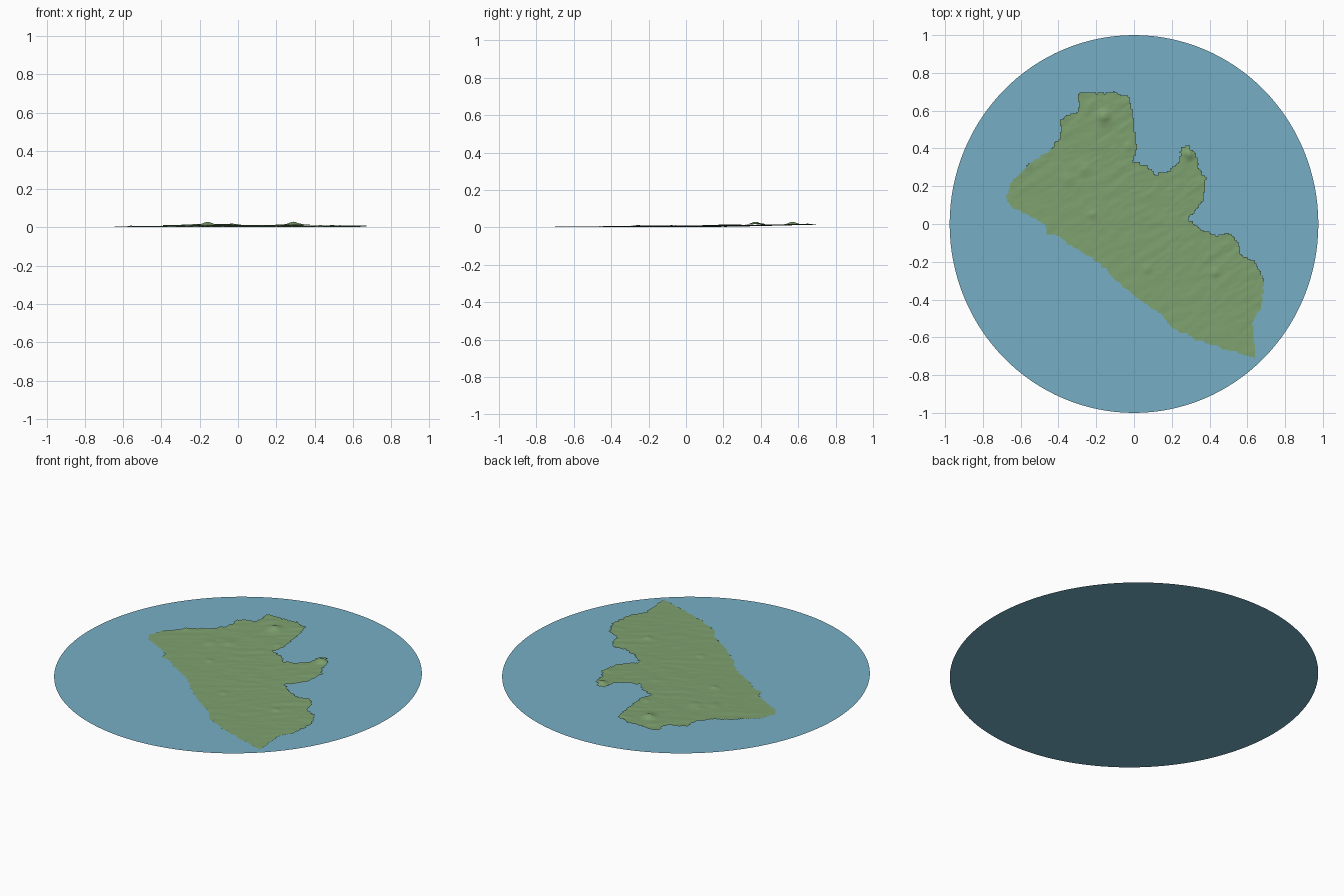
import bpy
import bmesh
import math
from mathutils import Vector, noise

default = bpy.data.objects.get("Cube")
if default:
    bpy.data.objects.remove(default, do_unlink=True)


def make_material(name, colour):
    material = bpy.data.materials.new(name)
    material.use_nodes = True
    material.diffuse_color = (*colour, 1)
    shader = material.node_tree.nodes["Principled BSDF"]
    shader.inputs["Base Color"].default_value = (*colour, 1)
    shader.inputs["Roughness"].default_value = 0.9
    return material


def finish(bm, name, material):
    mesh = bpy.data.meshes.new(name)
    bm.to_mesh(mesh)
    bm.free()
    mesh.materials.append(material)
    obj = bpy.data.objects.new(name, mesh)
    bpy.context.collection.objects.link(obj)
    return obj


sea_blue = make_material("sea blue", (0.18, 0.43, 0.56))
land_green = make_material("land green", (0.21, 0.36, 0.16))

# Sea: a thin flat disc, slightly narrower across than deep
bm = bmesh.new()
bmesh.ops.create_circle(bm, cap_ends=True, segments=128, radius=1)
bmesh.ops.scale(bm, vec=(0.976, 1, 1), verts=bm.verts)
finish(bm, "sea_disc", sea_blue)

# Coastline, clockwise from the north, in hundredths of a unit
COAST = [
    (-29, 70), (-22, 69), (-11, 70), (-2, 67), (0, 52), (2, 39), (-1, 33),
    (7, 31), (12, 26), (19, 28), (24, 34), (25, 41), (29, 42), (33, 36),
    (35, 28), (38, 24), (37, 14), (32, 6), (28, 2), (33, -1), (41, -6),
    (51, -5), (55, -10), (57, -17), (64, -20), (69, -30), (67, -45),
    (63, -50), (64, -71), (54, -68), (44, -65), (33, -61), (20, -55),
    (14, -47), (1, -39), (-9, -30), (-22, -18), (-33, -12), (-39, -7),
    (-46, -5), (-47, 0), (-65, 9), (-68, 15), (-64, 23), (-55, 32),
    (-44, 40), (-39, 46), (-39, 54), (-35, 58), (-29, 59),
]
EDGES = [(Vector(a) / 100, Vector(b) / 100)
         for a, b in zip(COAST, COAST[1:] + COAST[:1])]

# Hills: x, y, height, radius in hundredths
HILLS = [(-16, 57, 1.4, 3), (29, 37, 1.4, 2.5), (-22, 5, 0.6, 2),
         (43, -26, 0.6, 2), (7, -24, 0.4, 2), (-3, 41, 0.5, 2),
         (-35, 24, 0.5, 3), (-26, 29, 0.5, 3), (-56, 31, 0.4, 2)]


def on_land(x, y):
    # Even-odd crossing test with a ragged shore
    x += 0.012 * noise.noise((x * 35, y * 35, 1))
    y += 0.012 * noise.noise((x * 35, y * 35, 7))
    inside = False
    for a, b in EDGES:
        if (a.y > y) != (b.y > y):
            if x < a.x + (y - a.y) / (b.y - a.y) * (b.x - a.x):
                inside = not inside
    return inside


def height(x, y):
    # Ground climbs inland from the south-west shore
    inland = max(0, (x + 0.65) * 0.56 + (y - 0.1) * 0.83)
    z = 0.003 + 0.021 * inland ** 1.5
    # Ridges run south-west to north-east
    along, across = x * 0.83 + y * 0.56, y * 0.83 - x * 0.56
    rough = 0.001 + 0.002 * inland
    z += rough * noise.noise((along * 9, across * 26, 0))
    z += rough * 0.5 * noise.noise((along * 30, across * 60, 3))
    for hx, hy, tall, wide in HILLS:
        gap = math.hypot(x - hx / 100, y - hy / 100) / (wide / 100)
        z += tall / 100 * math.exp(-gap * gap)
    return max(z, 0.002)


# Land: a relief sheet of small square cells, kept only inside the coast
CELL = 0.008
REACH = 92
bm = bmesh.new()
corners = {}


def corner(i, j):
    if (i, j) not in corners:
        x, y = i * CELL, j * CELL
        corners[i, j] = bm.verts.new((x, y, height(x, y)))
    return corners[i, j]


for i in range(-REACH, REACH):
    for j in range(-REACH, REACH):
        if on_land((i + 0.5) * CELL, (j + 0.5) * CELL):
            face = bm.faces.new([corner(i, j), corner(i + 1, j),
                                 corner(i + 1, j + 1), corner(i, j + 1)])
            face.smooth = True
finish(bm, "land_relief", land_green)
